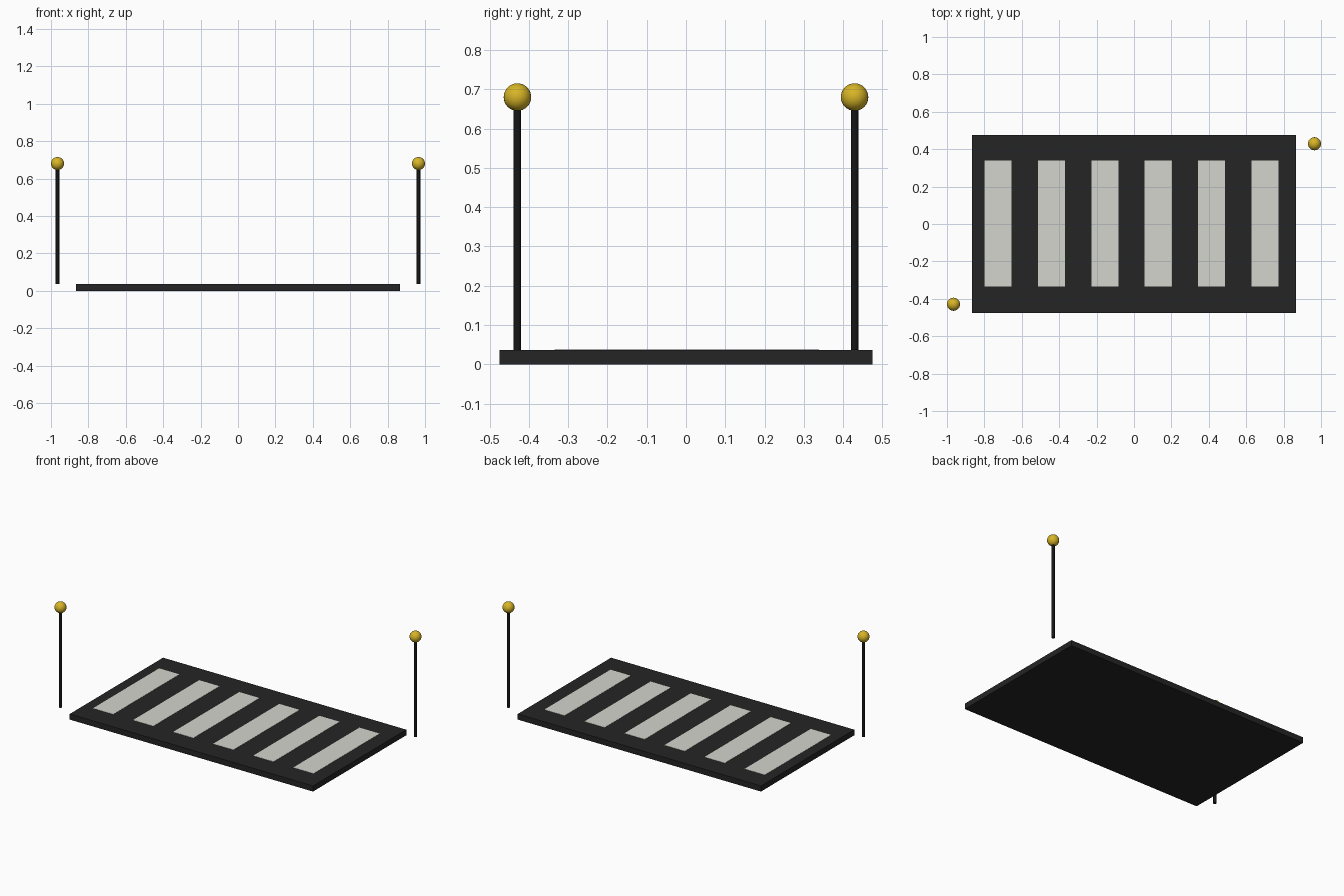
import bpy

cube = bpy.data.objects.get("Cube")
if cube:
    bpy.data.objects.remove(cube, do_unlink=True)


def material(name, color):
    m = bpy.data.materials.new(name)
    m.use_nodes = True
    m.diffuse_color = (*color, 1)
    m.node_tree.nodes["Principled BSDF"].inputs["Base Color"].default_value = (*color, 1)
    return m


asphalt = material("asphalt", (0.018, 0.018, 0.019))
paint = material("white_paint", (0.66, 0.66, 0.62))
black = material("black_metal", (0.008, 0.008, 0.008))
amber = material("amber", (0.68, 0.46, 0.02))


def finish(name, mat):
    ob = bpy.context.object
    ob.name = name
    ob.data.materials.append(mat)
    return ob


def box(name, mat, center, size):
    bpy.ops.mesh.primitive_cube_add(size=1, location=center)
    ob = finish(name, mat)
    ob.scale = size
    bpy.ops.object.transform_apply(location=False, rotation=False, scale=True)


# Road slab
TOP = 0.036
box("road_slab", asphalt, (0, 0, TOP / 2), (1.734, 0.95, TOP))

# Painted crossing stripes
for i in range(6):
    box(f"stripe_{i + 1}", paint, (-0.727 + 0.2855 * i, 0.002, TOP + 0.0005),
        (0.145, 0.674, 0.002))

# Beacon posts with globes at opposite corners
for side, s in (("right", -1), ("left", 1)):
    x, y = 0.965 * s, 0.429 * s
    bpy.ops.mesh.primitive_cylinder_add(vertices=16, radius=0.0095, depth=0.64,
                                        location=(x, y, TOP + 0.32))
    finish(f"{side}_post", black)
    bpy.ops.object.shade_smooth_by_angle()
    bpy.ops.mesh.primitive_uv_sphere_add(segments=24, ring_count=16, radius=0.035,
                                         location=(x, y, 0.68))
    finish(f"{side}_globe", amber)
    bpy.ops.object.shade_smooth()
